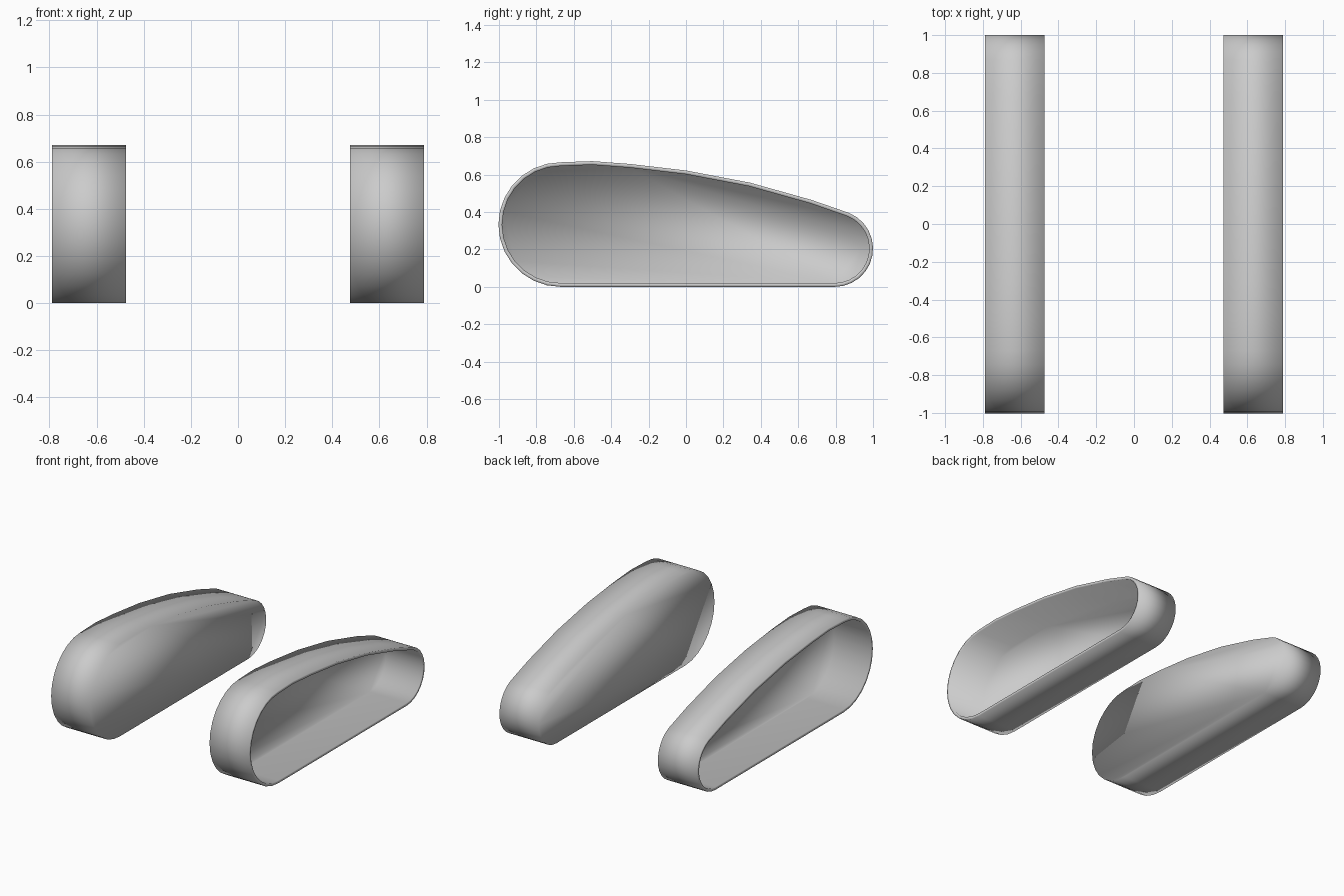
import bpy, bmesh
from math import sin, cos, radians

if "Cube" in bpy.data.objects:
    bpy.data.objects.remove(bpy.data.objects["Cube"])


def arc(cy, cz, r, start, end, n):
    """Points (y, z) along a circular arc, angles in degrees."""
    step = (end - start) / n
    return [(cy + r * cos(radians(start + step * i)),
             cz + r * sin(radians(start + step * i))) for i in range(n + 1)]


# Side profile: small round back, sloping top, large round front
profile = arc(0.795, 0.205, 0.205, -90, 68, 12)
profile += [(0.67, 0.465), (0.342, 0.557), (0.0, 0.622), (-0.3, 0.657), (-0.5, 0.672)]
profile += arc(-0.67, 0.333, 0.333, 90, 270, 14)

# Pod shell: closed on the inner side, open on the outer side
X_IN, X_OUT = 0.475, 0.79
bm = bmesh.new()
inner = [bm.verts.new((X_IN, y, z)) for y, z in profile]
outer = [bm.verts.new((X_OUT, y, z)) for y, z in profile]
n = len(profile)
bm.faces.new(inner[::-1])
for i in range(n):
    j = (i + 1) % n
    bm.faces.new((inner[i], inner[j], outer[j], outer[i]))
for f in bm.faces:
    f.smooth = True
mesh = bpy.data.meshes.new("side_pods")
bm.to_mesh(mesh)
bm.free()
pods = bpy.data.objects.new("side_pods", mesh)
bpy.context.collection.objects.link(pods)

# Wall thickness, then the matching pod on the other side
wall = pods.modifiers.new("wall", 'SOLIDIFY')
wall.thickness = 0.02
wall.offset = -1
wall.use_even_offset = True
pods.modifiers.new("mirror", 'MIRROR').use_axis[0] = True
